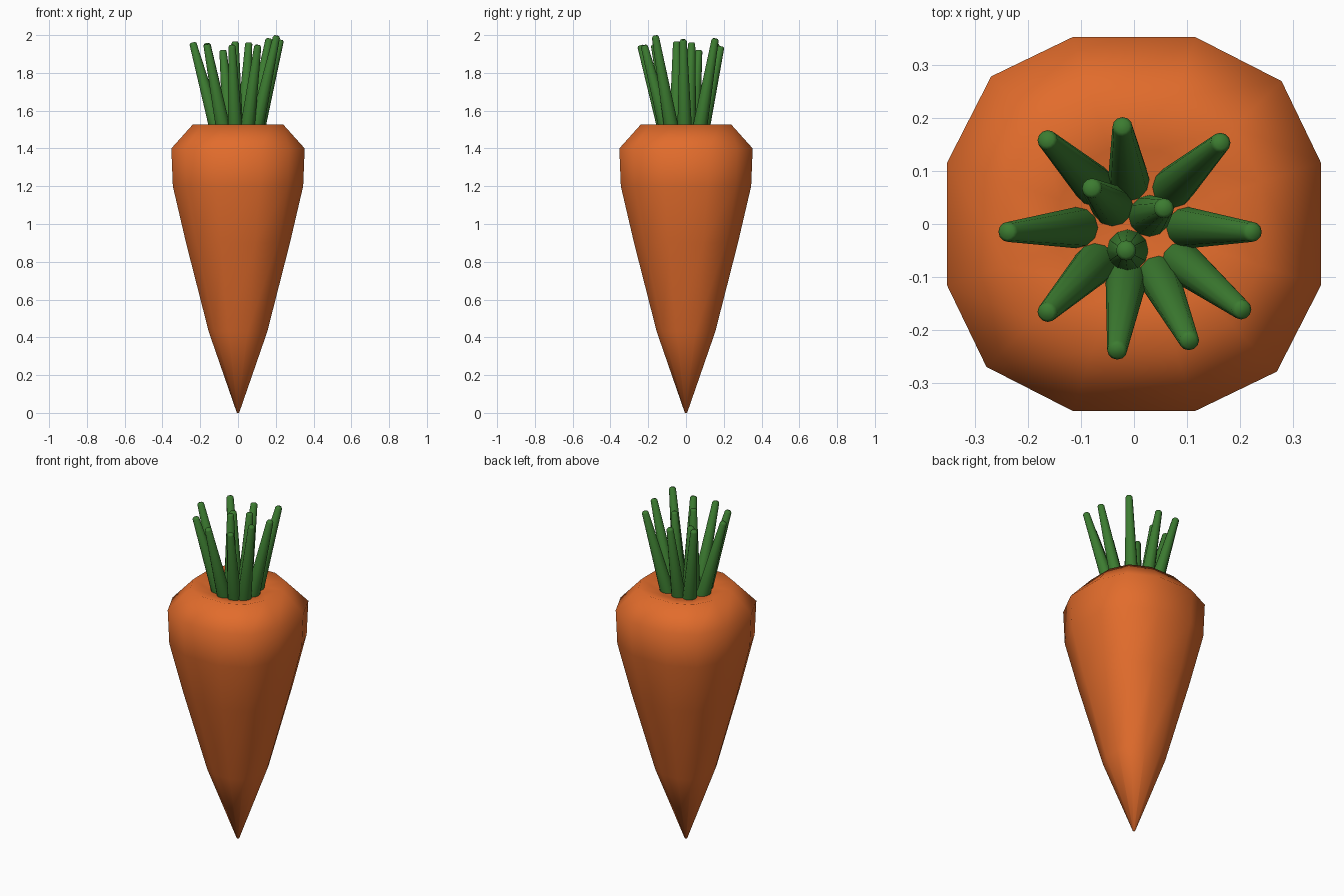
import bpy, bmesh, math
from mathutils import Vector

if "Cube" in bpy.data.objects:
    bpy.data.objects.remove(bpy.data.objects["Cube"])


def material(name, rgb):
    m = bpy.data.materials.new(name)
    m.diffuse_color = (*rgb, 1)
    m.use_nodes = True
    m.node_tree.nodes["Principled BSDF"].inputs["Base Color"].default_value = m.diffuse_color
    return m


def finish(name, bm, mat, angle):
    bmesh.ops.recalc_face_normals(bm, faces=bm.faces)
    me = bpy.data.meshes.new(name)
    bm.to_mesh(me)
    bm.free()
    ob = bpy.data.objects.new(name, me)
    bpy.context.collection.objects.link(ob)
    me.materials.append(mat)
    bpy.ops.object.select_all(action='DESELECT')
    ob.select_set(True)
    bpy.context.view_layer.objects.active = ob
    bpy.ops.object.shade_smooth_by_angle(angle=math.radians(angle))
    return ob


def loft(bm, rings):
    # joins successive closed rings with quads and caps both ends
    loops = [[bm.verts.new(p) for p in ring] for ring in rings]
    n = len(loops[0])
    for a, b in zip(loops, loops[1:]):
        for i in range(n):
            j = (i + 1) % n
            bm.faces.new((a[i], a[j], b[j], b[i]))
    bm.faces.new(loops[0][::-1])
    bm.faces.new(loops[-1])


orange = material("carrot_orange", (0.76, 0.15, 0.025))
green = material("leaf_green", (0.045, 0.2, 0.03))

# Root: rounded-square 12-sided section lofted along a (half width, height) profile
quarter = [(1, 0.33), (0.79, 0.765), (0.33, 1)]
section = []
for k in range(4):
    c, s = round(math.cos(k * math.pi / 2)), round(math.sin(k * math.pi / 2))
    section += [(x * c - y * s, x * s + y * c) for x, y in quarter]
profile = [(0.006, 0), (0.155, 0.43), (0.275, 0.9), (0.345, 1.2),
           (0.353, 1.4), (0.24, 1.526), (0.14, 1.5), (0.01, 1.485)]
bm = bmesh.new()
loft(bm, [[(x * r, y * r, z) for x, y in section] for r, z in profile])
finish("carrot_root", bm, orange, 80)

# Stalks: tapered, leaning outwards from the crown, with rounded tips
tips = [(-0.24, -0.015, 1.965), (-0.165, 0.16, 1.96), (-0.022, 0.185, 1.945),
        (0.165, 0.155, 1.985), (0.225, -0.015, 1.98), (0.205, -0.163, 2.0),
        (0.105, -0.222, 1.95), (-0.032, -0.24, 1.95), (-0.165, -0.168, 1.955),
        (-0.08, 0.068, 1.925), (-0.015, -0.05, 1.97), (0.057, 0.03, 1.965)]
for i, (x, y, z) in enumerate(tips):
    tip = Vector((x, y, z - 0.004))
    spread = 0.43 if math.hypot(x, y) > 0.15 else 0.5
    base = Vector((x * spread, y * spread, 1.47))
    if i == 10:
        base = Vector((-0.012, -0.05, 1.47))
    axis = tip - base
    rot = Vector((0, 0, 1)).rotation_difference(axis)
    rings = []
    for t, r in ((0, 0.04), (0.985, 0.019), (1, 0.013)):
        rings.append([base + axis * t + rot @ Vector((r * math.cos(a), r * math.sin(a), 0))
                      for a in (2 * math.pi * k / 12 for k in range(12))])
    bm = bmesh.new()
    loft(bm, rings)
    finish(f"stalk_{i + 1}", bm, green, 60)
